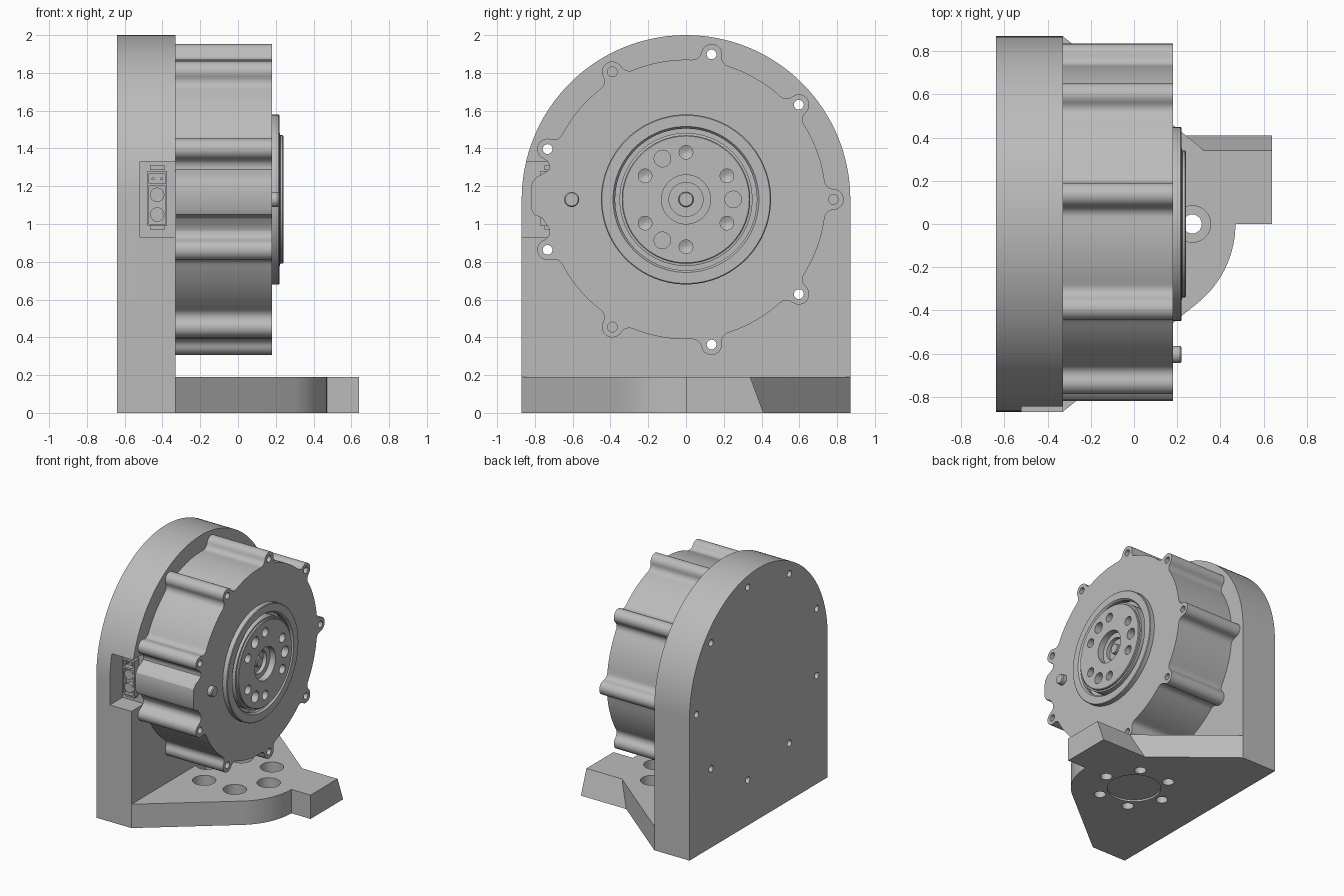
import bpy, bmesh
from math import cos, sin, radians, degrees, acos, atan2, pi
from mathutils import Matrix, Vector

if "Cube" in bpy.data.objects:
    bpy.data.objects.remove(bpy.data.objects["Cube"])

grey = bpy.data.materials.new("plain grey")
grey.use_nodes = True
grey.diffuse_color = (0.5, 0.5, 0.5, 1)
grey.node_tree.nodes["Principled BSDF"].inputs["Base Color"].default_value = (0.5, 0.5, 0.5, 1)

AXIS_Z = 1.13          # height of the motor axis
BACK, FACE, END = -0.64, -0.33, 0.18
EAR_R = 0.78
# maps a local z axis onto world x, local x onto y, local y onto z
TO_X = Matrix(((0, 0, 1), (1, 0, 0), (0, 1, 0))).to_4x4()


def finish(name, bm):
    bmesh.ops.recalc_face_normals(bm, faces=bm.faces[:])
    mesh = bpy.data.meshes.new(name)
    bm.to_mesh(mesh)
    bm.free()
    mesh.materials.append(grey)
    obj = bpy.data.objects.new(name, mesh)
    bpy.context.collection.objects.link(obj)
    return obj


def add_prism(bm, outline, lo, hi, mat):
    rings = [[bm.verts.new(mat @ Vector((a, b, h))) for a, b in outline] for h in (lo, hi)]
    n = len(outline)
    bm.faces.new(rings[0][::-1])
    bm.faces.new(rings[1])
    for i in range(n):
        j = (i + 1) % n
        bm.faces.new((rings[0][i], rings[0][j], rings[1][j], rings[1][i]))


def add_lathe(bm, profile, mat, n=24):
    """Solid of revolution about local z from (radius, height) pairs, with flat end caps."""
    rings = [[bm.verts.new(mat @ Vector((r * cos(2 * pi * i / n), r * sin(2 * pi * i / n), h)))
              for i in range(n)] for r, h in profile]
    bm.faces.new(rings[0][::-1])
    bm.faces.new(rings[-1])
    for low, high in zip(rings, rings[1:]):
        for i in range(n):
            j = (i + 1) % n
            bm.faces.new((low[i], low[j], high[j], high[i]))


def prism(name, outline, lo, hi, mat=Matrix()):
    bm = bmesh.new()
    add_prism(bm, outline, lo, hi, mat)
    return finish(name, bm)


def lathes(name, items, n=24):
    bm = bmesh.new()
    for profile, mat in items:
        add_lathe(bm, profile, mat, n)
    return finish(name, bm)


def combine(obj, tool, operation="DIFFERENCE"):
    mod = obj.modifiers.new("combine", "BOOLEAN")
    mod.operation, mod.object, mod.solver = operation, tool, "EXACT"
    graph = bpy.context.evaluated_depsgraph_get()
    mesh = bpy.data.meshes.new_from_object(obj.evaluated_get(graph))
    obj.modifiers.clear()
    obj.data = mesh
    bpy.data.objects.remove(tool)


def arc(cx, cy, r, a0, a1, n):
    return [(cx + r * cos(radians(a0 + (a1 - a0) * i / n)),
             cy + r * sin(radians(a0 + (a1 - a0) * i / n))) for i in range(n + 1)]


def on_axis(radius=0, angle=0):
    a = radians(angle)
    return Matrix.Translation((0, radius * cos(a), AXIS_Z + radius * sin(a))) @ TO_X


def box(x, y, z):
    return [(y[0], z[0]), (y[1], z[0]), (y[1], z[1]), (y[0], z[1])], x[0], x[1], TO_X


# Arched back plate with screw holes and a side pocket
plate = prism("back_plate", [(-0.87, 0), (0.87, 0)] + arc(0, AXIS_Z, 0.87, 0, 180, 64),
              BACK, FACE, TO_X)
combine(plate, lathes("plate_holes", [([(0.026, -0.7), (0.026, -0.3)], on_axis(EAR_R, 40 * k))
                                      for k in range(9)], 20))
combine(plate, prism("pocket_cutter", *box((-0.52, -0.3), (-1, -0.71), (0.93, 1.33))))

# Foot: rounded nose tangent to two straight sides, plus a bevelled arm
R = 0.47
tangent = 51.1
foot = prism("foot", [(FACE, 0.87), (FACE, -0.87)] + arc(0, 0, R, -tangent, tangent, 40), 0, 0.19)
arm = prism("arm", [(0, 0), (0.41, 0), (0.34, 0.19), (0, 0.19)], 0.05, 0.64, TO_X)
combine(foot, arm, "UNION")
bores = []
for k in range(6):
    spot = Matrix.Rotation(radians(60 * k), 4, "Z") @ Matrix.Translation((0.27, 0, 0))
    bores.append(([(0.044, -0.1), (0.044, 0.09), (0.085, 0.09), (0.085, 0.3)], spot))
bores.append(([(0.2, -0.1), (0.2, 0.015)], Matrix()))
combine(foot, lathes("foot_bores", bores, 32))

# Motor housing outline: round body, nine filleted ears, one side bulge
BODY, EAR, FILLET = 0.74, 0.055, 0.05
half = degrees(acos(((BODY + FILLET) ** 2 + EAR_R ** 2 - (EAR + FILLET) ** 2)
                    / (2 * (BODY + FILLET) * EAR_R)))
fx, fy = (BODY + FILLET) * cos(radians(half)), (BODY + FILLET) * sin(radians(half))
touch = degrees(atan2(fy, fx - EAR_R))
ear = arc(fx, -fy, FILLET, 180 - half, 180 - touch, 6)
ear += arc(EAR_R, 0, EAR, -touch, touch, 14)[1:-1]
ear += arc(fx, fy, FILLET, 180 + touch, 180 + half, 6)
outline = []
for k in range(9):
    c, s = cos(radians(40 * k)), sin(radians(40 * k))
    outline += [(c * a - s * b, s * a + c * b) for a, b in ear]
    if k == 4:
        outline += [(-0.75, 0.14), (-0.79, 0.12), (-0.815, 0.09), (-0.82, 0.06),
                    (-0.82, -0.05), (-0.805, -0.08), (-0.76, -0.1), (-0.74, -0.13)]
    else:
        outline += arc(0, 0, BODY, 40 * k + half, 40 * (k + 1) - half, 12)[1:-1]
housing = prism("motor_housing", outline, FACE, END, on_axis())
combine(housing, lathes("ear_holes", [
    ([(0.026, 0.08 if k % 3 == 0 else -0.5), (0.026, 0.3)], on_axis(EAR_R, 40 * k))
    for k in range(9)], 20))
combine(housing, lathes("rotor_seat", [([(0.39, 0.14), (0.39, 0.3)], on_axis())], 96))

# Bearing ring around the output
ring = lathes("bearing_ring", [([(0.45, END), (0.45, 0.215), (0.445, 0.22), (0.37, 0.22),
                                 (0.37, END)], on_axis())], 96)
combine(ring, lathes("ring_bore", [([(0.375, 0.1), (0.375, 0.205), (0.39, 0.225), (0.39, 0.3)],
                                    on_axis())], 96))

# Output flange with stepped centre bore, countersunk holes and dowel holes
flange = lathes("output_flange", [([(0.352, 0.13), (0.352, 0.222), (0.34, 0.224), (0.34, 0.236),
                                    (0.335, 0.24)], on_axis())], 96)
cuts = [([(0.035, 0.16), (0.09, 0.16), (0.09, 0.19), (0.13, 0.19), (0.13, 0.3)], on_axis())]
for k in range(6):
    cuts.append(([(0.004, 0.165), (0.036, 0.18), (0.036, 0.3)], on_axis(0.25, 30 + 60 * k)))
for k in range(3):
    cuts.append(([(0.044, 0.17), (0.044, 0.3)], on_axis(0.25, 120 * k)))
combine(flange, lathes("flange_cutters", cuts, 40))
lathes("centre_shaft", [([(0.04, 0.15), (0.04, 0.19), (0.035, 0.195)], on_axis())], 32)

# Locating pin on the motor face
lathes("locating_pin", [([(0.04, 0.17), (0.04, 0.213), (0.034, 0.22)], on_axis(0.605, 180))], 32)

# Cable connector in the pocket: two round sockets below two small pins
connector = prism("connector", *box((-0.48, -0.375), (-0.77, -0.7), (0.99, 1.28)))
combine(connector, prism("power_recess", *box((-0.47, -0.385), (-0.9, -0.735), (1.0, 1.2))))
combine(connector, prism("signal_recess", *box((-0.47, -0.385), (-0.9, -0.735), (1.215, 1.265))))
to_front = Matrix.Rotation(radians(90), 4, "X")
lathes("power_sockets", [([(0.038, 0.72), (0.038, 0.765)], Matrix.Translation((-0.428, 0, z)) @ to_front)
                         for z in (1.05, 1.155)], 24)
lathes("signal_pins", [([(0.008, 0.72), (0.008, 0.76)], Matrix.Translation((x, 0, 1.24)) @ to_front)
                       for x in (-0.45, -0.405)], 8)
for name, z in (("lower_clip", 0.97), ("upper_clip", 1.285)):
    prism(name, *box((-0.465, -0.39), (-0.75, -0.7), (z, z + 0.025)))

# Smooth curved walls while keeping edges crisp
for obj in bpy.context.collection.objects:
    obj.select_set(obj.type == "MESH" and obj.data.materials[:1] == [grey])
    if obj.select_get():
        bpy.context.view_layer.objects.active = obj
bpy.ops.object.shade_smooth_by_angle(angle=radians(30))
